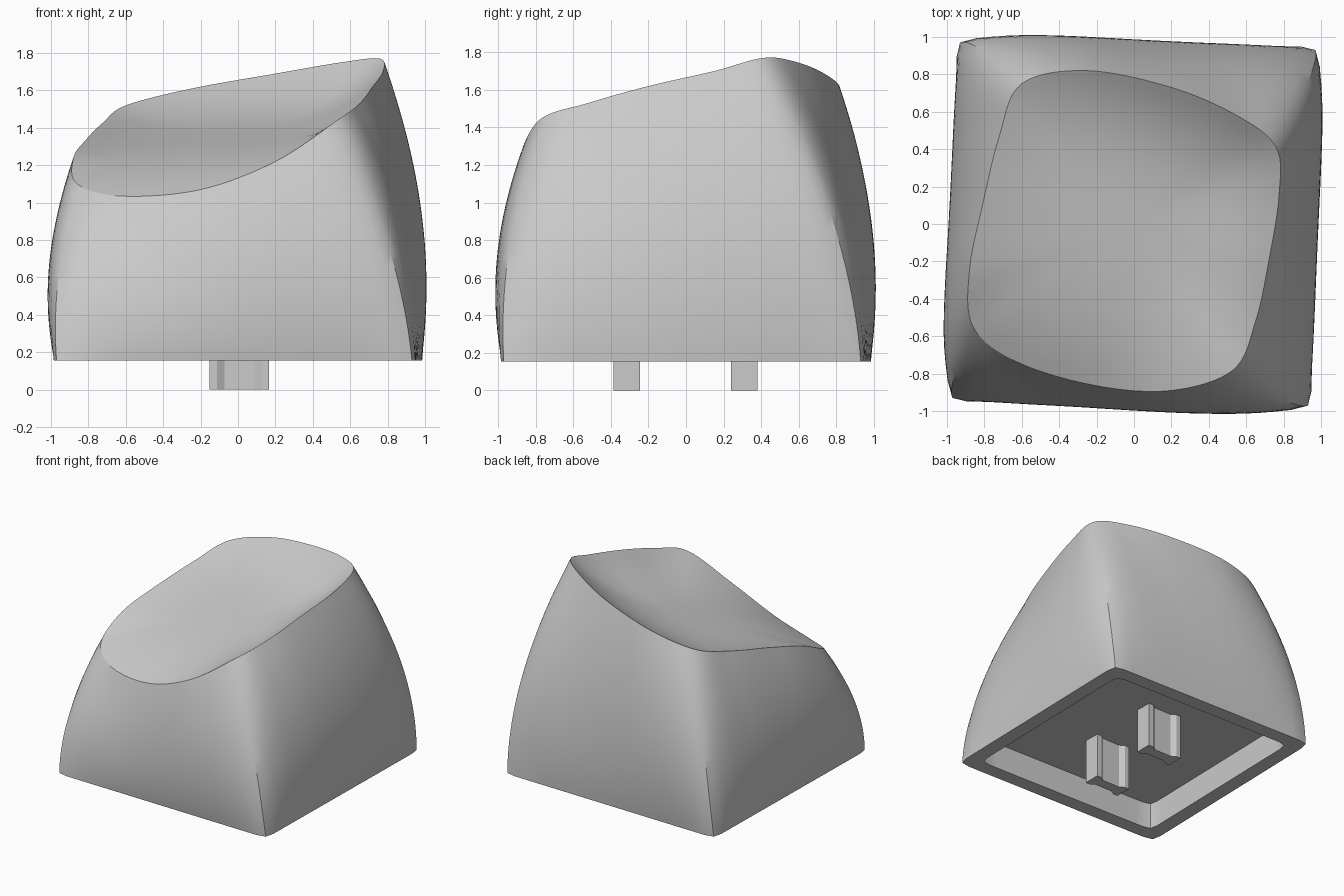
import bpy, bmesh
from math import sin, cos, pi, radians
from mathutils import Vector

cube = bpy.data.objects.get("Cube")
if cube:
    bpy.data.objects.remove(cube)

plastic = bpy.data.materials.new("grey_plastic")
plastic.use_nodes = True
grey = (0.6, 0.6, 0.6, 1)
plastic.diffuse_color = grey
plastic.node_tree.nodes["Principled BSDF"].inputs["Base Color"].default_value = grey

SEGMENTS = 128
BASE_Z, CEILING_Z = 0.155, 0.375

# Twisted rim of the dished top, counter-clockwise from the middle of the +x side
RIM = [Vector(p) for p in (
    (.72, -.2, 1.62), (.775, .15, 1.70), (.76, .41, 1.77), (.55, .58, 1.75),
    (.2, .73, 1.69), (-.25, .82, 1.61), (-.6, .75, 1.52), (-.72, .47, 1.43),
    (-.81, .1, 1.34), (-.88, -.25, 1.24), (-.86, -.55, 1.10), (-.62, -.74, 1.035),
    (-.2, -.865, 1.07), (.2, -.89, 1.22), (.53, -.78, 1.44), (.65, -.52, 1.53))]


def rim_point(i):
    """Closed smooth spline through the rim points."""
    u = i / SEGMENTS * len(RIM)
    k, t = int(u), u % 1
    a, b, c, d = (RIM[(k + j) % len(RIM)] for j in (-1, 0, 1, 2))
    return (2 * b + (c - a) * t + (2 * a - 5 * b + 4 * c - d) * t ** 2
            + (3 * b - a - 3 * c + d) * t ** 3) / 2


def rounded_square(half, power, turn, z):
    """Ring of points on a squircle; a high power gives sharp corners."""
    ring = []
    for i in range(SEGMENTS):
        a = 2 * pi * i / SEGMENTS
        r = half / (abs(cos(a)) ** power + abs(sin(a)) ** power) ** (1 / power)
        b = a + radians(turn)
        ring.append(Vector((r * cos(b), r * sin(b), z)))
    return ring


def finish(name, bm, angle):
    bmesh.ops.recalc_face_normals(bm, faces=bm.faces)
    mesh = bpy.data.meshes.new(name)
    bm.to_mesh(mesh)
    bm.free()
    mesh.materials.append(plastic)
    obj = bpy.data.objects.new(name, mesh)
    bpy.context.collection.objects.link(obj)
    bpy.ops.object.select_all(action='DESELECT')
    obj.select_set(True)
    bpy.context.view_layer.objects.active = obj
    bpy.ops.object.shade_smooth_by_angle(angle=radians(angle))
    return obj


def dish_plane(p):
    return 1.36 + 0.12 * p.x + 0.2 * p.y


# Key cap: hollow underside, bulging twisted sides, dished top
rim = [rim_point(i) for i in range(SEGMENTS)]
base = rounded_square(0.967, 40, -1.2, BASE_Z)
bulge = rounded_square(1.055, 6, -4, 0)
for g, r in zip(bulge, rim):
    g.z = BASE_Z + 0.47 * (r.z - BASE_Z)

rings = [rounded_square(0.845, 40, -1.2, CEILING_Z),
         rounded_square(0.845, 40, -1.2, BASE_Z)]
SIDE_STEPS, DISH_STEPS = 24, 16
for s in range(SIDE_STEPS + 1):
    t = s / SIDE_STEPS
    rings.append([b * (1 - t) ** 2 + g * 2 * t * (1 - t) + r * t * t
                  for b, g, r in zip(base, bulge, rim)])
for s in range(1, DISH_STEPS):
    t = 1 - s / DISH_STEPS
    ring = []
    for r in rim:
        p = Vector((r.x * t, r.y * t, 0))
        p.z = dish_plane(p) + t ** 3 * (r.z - dish_plane(r))
        ring.append(p)
    rings.append(ring)

bm = bmesh.new()
loops = [[bm.verts.new(p) for p in ring] for ring in rings]
for low, high in zip(loops, loops[1:]):
    for i in range(SEGMENTS):
        j = (i + 1) % SEGMENTS
        bm.faces.new((low[i], low[j], high[j], high[i]))
bm.faces.new(loops[0])
middle = bm.verts.new((0, 0, dish_plane(Vector((0, 0, 0)))))
for i in range(SEGMENTS):
    bm.faces.new((loops[-1][i], loops[-1][(i + 1) % SEGMENTS], middle))
finish("key_cap", bm, 30)

# Two prongs with a shallow groove along each broad face
quarter = [(.16, .07), (.12, .07), (.08, .045)]
half = quarter + [(-x, y) for x, y in reversed(quarter)]
outline = half + [(-x, -y) for x, y in half]
for name, y0 in (("front_prong", -0.315), ("back_prong", 0.31)):
    bm = bmesh.new()
    face = bm.faces.new([bm.verts.new((x + 0.007, y + y0, 0)) for x, y in outline])
    made = bmesh.ops.extrude_face_region(bm, geom=[face])
    top = [v for v in made["geom"] if isinstance(v, bmesh.types.BMVert)]
    bmesh.ops.translate(bm, verts=top, vec=(0, 0, CEILING_Z + 0.01))
    finish(name, bm, 20)
